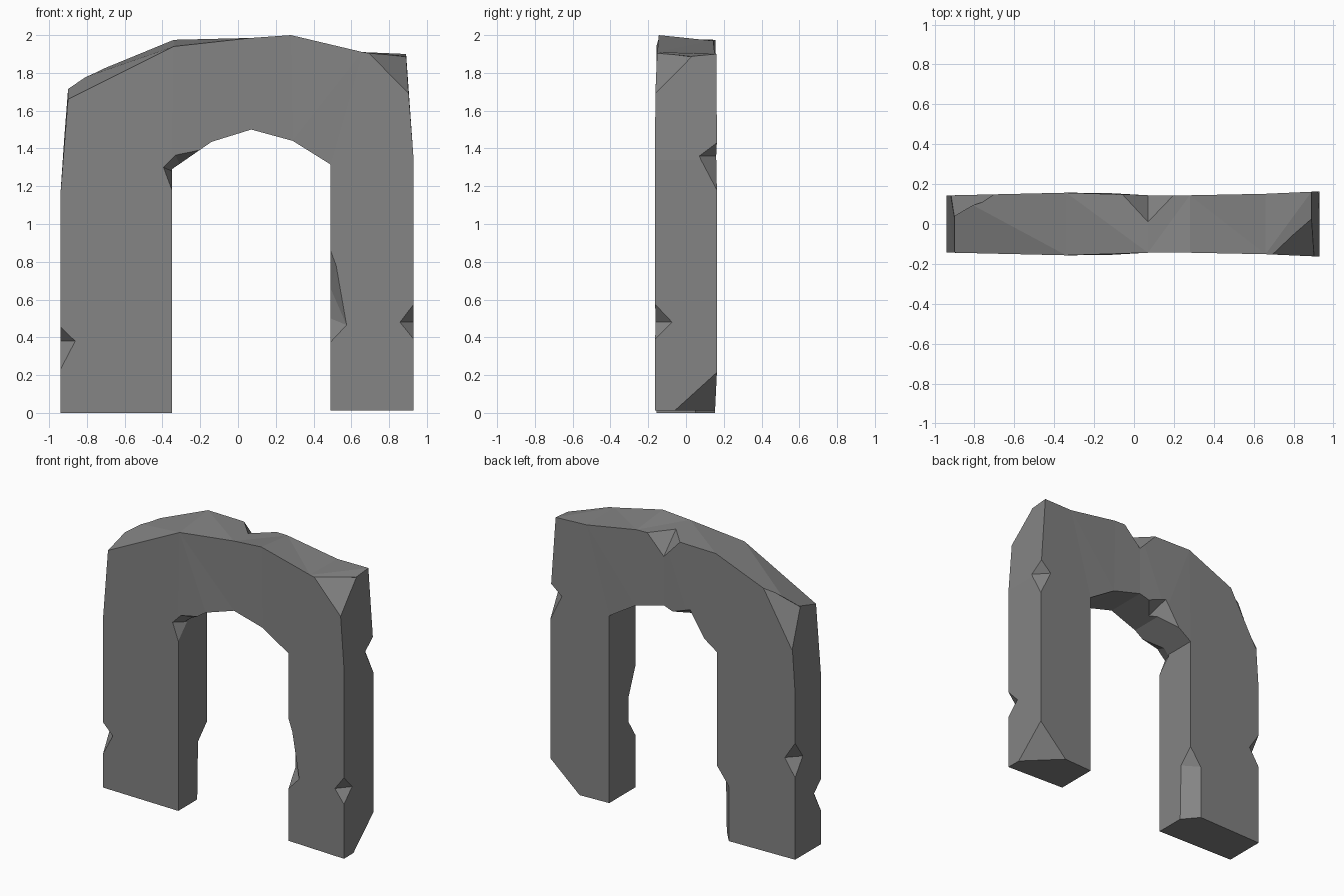
import bpy, bmesh
from mathutils import Vector

if "Cube" in bpy.data.objects:
    bpy.data.objects.remove(bpy.data.objects["Cube"])

stone = bpy.data.materials.new("grey stone")
stone.diffuse_color = (0.23, 0.23, 0.23, 1)
stone.use_nodes = True
stone.node_tree.nodes["Principled BSDF"].inputs["Base Color"].default_value = stone.diffuse_color


def half_depth(x):
    """Half thickness of the wall, slightly uneven along x."""
    pts = [(-1, .142), (-.9, .144), (-.34, .157), (-.14, .156), (.07, .144), (.49, .144), (.94, .164)]
    for (x0, d0), (x1, d1) in zip(pts, pts[1:]):
        if x <= x1:
            return d0 + (d1 - d0) * (x - x0) / (x1 - x0)
    return pts[-1][1]


def make_object(name, bm):
    bmesh.ops.recalc_face_normals(bm, faces=bm.faces[:])
    me = bpy.data.meshes.new(name)
    bm.to_mesh(me)
    bm.free()
    me.materials.append(stone)
    ob = bpy.data.objects.new(name, me)
    bpy.context.collection.objects.link(ob)
    return ob


# Arch sections: outer x, outer z front, outer z back, inner x, inner z
rows = [
    (-.94, 0, 0, -.35, 0),
    (-.94, 1.16, 1.16, -.35, 1.16),
    (-.90, 1.66, 1.745, -.35, 1.29),
    (-.34, 1.94, 1.975, -.14, 1.435),
    (.07, 1.985, 1.975, .07, 1.50),
    (.28, 2.0, 1.97, .29, 1.44),
    (.66, 1.91, 1.905, .49, 1.315),
    (.89, 1.87, 1.90, .49, 1.315),
    (.93, 1.34, 1.34, .49, 1.2),
    (.93, .012, .012, .49, .012),
]
bm = bmesh.new()
rings = []
for xo, zf, zb, xi, zi in rows:
    do, di = half_depth(xo), half_depth(xi)
    rings.append([bm.verts.new(p) for p in
                  ((xo, -do, zf), (xi, -di, zi), (xi, di, zi), (xo, do, zb))])
for a, b in zip(rings, rings[1:]):
    for i in range(4):
        j = (i + 1) % 4
        bm.faces.new((a[i], a[j], b[j], b[i]))
bm.faces.new(rings[0])
bm.faces.new(rings[-1])
bmesh.ops.remove_doubles(bm, verts=bm.verts[:], dist=1e-4)
bmesh.ops.triangulate(bm, faces=[f for f in bm.faces if len(f.verts) > 3])
arch = make_object("stone_arch", bm)


def chip(points, out):
    """Cut away the hull of the points, swept outwards along a direction."""
    bm = bmesh.new()
    out = Vector(out).normalized() * .35
    for p in points:
        bm.verts.new(p)
        bm.verts.new(Vector(p) + out)
    res = bmesh.ops.convex_hull(bm, input=bm.verts[:])
    loose = [v for v in bm.verts if not v.link_faces]
    bmesh.ops.delete(bm, geom=loose, context='VERTS')
    cutter = make_object("chip_cutter", bm)
    cutter.hide_render = True
    mod = arch.modifiers.new("chip", 'BOOLEAN')
    mod.operation = 'DIFFERENCE'
    mod.solver = 'EXACT'
    mod.object = cutter
    bpy.context.view_layer.objects.active = arch
    bpy.ops.object.modifier_apply(modifier=mod.name)
    bpy.data.objects.remove(cutter)


def edge_chip(x, side, z0, z1, zt, depth_x, depth_y):
    """Notch on a vertical outer edge; side is -1 front, 1 back."""
    y, sx = side * half_depth(x), (1 if x > 0 else -1)
    chip([(x, y, z0), (x, y, z1), (x - sx * depth_x, y, zt), (x, y - side * depth_y, zt)],
         (sx * depth_x, side * depth_y, 0))


# Notches on the four outer vertical edges
edge_chip(-.94, -1, .23, .455, .38, .08, .08)
edge_chip(-.94, 1, .57, .81, .69, .08, .085)
edge_chip(.93, -1, .39, .575, .48, .075, .09)
edge_chip(.93, 1, 1.18, 1.435, 1.36, .09, .095)

# Broken corners: top front right, top back left, bottom back right
chip([(.69, -.153, 1.908), (.89, .03, 1.885), (.903, -.162, 1.69)], (.6, -.7, .6))
chip([(-.69, .149, 1.845), (-.90, .03, 1.705), (-.917, .144, 1.45)], (-.6, .7, .5))
chip([(.93, .164, .215), (.93, -.06, .012), (.71, .155, .012)], (.6, .7, -.6))

# Notch in the top back edge
chip([(-.06, .15, 1.976), (.2, .146, 1.972), (.07, .01, 1.98), (.07, .144, 1.84)], (0, .7, .7))

# Notch in the back edge of the arch underside
chip([(0, .149, 1.478), (-.25, .157, 1.36), (-.14, .156, 1.53), (-.1, .03, 1.447)], (.2, .7, -.6))

# Notch where the left leg meets the arch, front
chip([(-.35, -.157, 1.18), (-.395, -.157, 1.30), (-.33, -.157, 1.365),
      (-.2, -.157, 1.392), (-.35, -.06, 1.28), (-.31, -.06, 1.318)], (.6, -.8, -.4))

# Long chip inside the right leg, front
chip([(.49, -.144, .375), (.49, -.144, .86), (.52, -.146, .78),
      (.575, -.148, .465), (.49, -.065, .5), (.49, -.065, .66)], (-.7, -.7, 0))

# Long chip inside the left leg, back bottom
chip([(-.35, .05, -.05), (-.44, .157, -.05), (-.44, .157, .38),
      (-.35, .06, .4), (-.35, .156, .5)], (.7, .7, 0))
